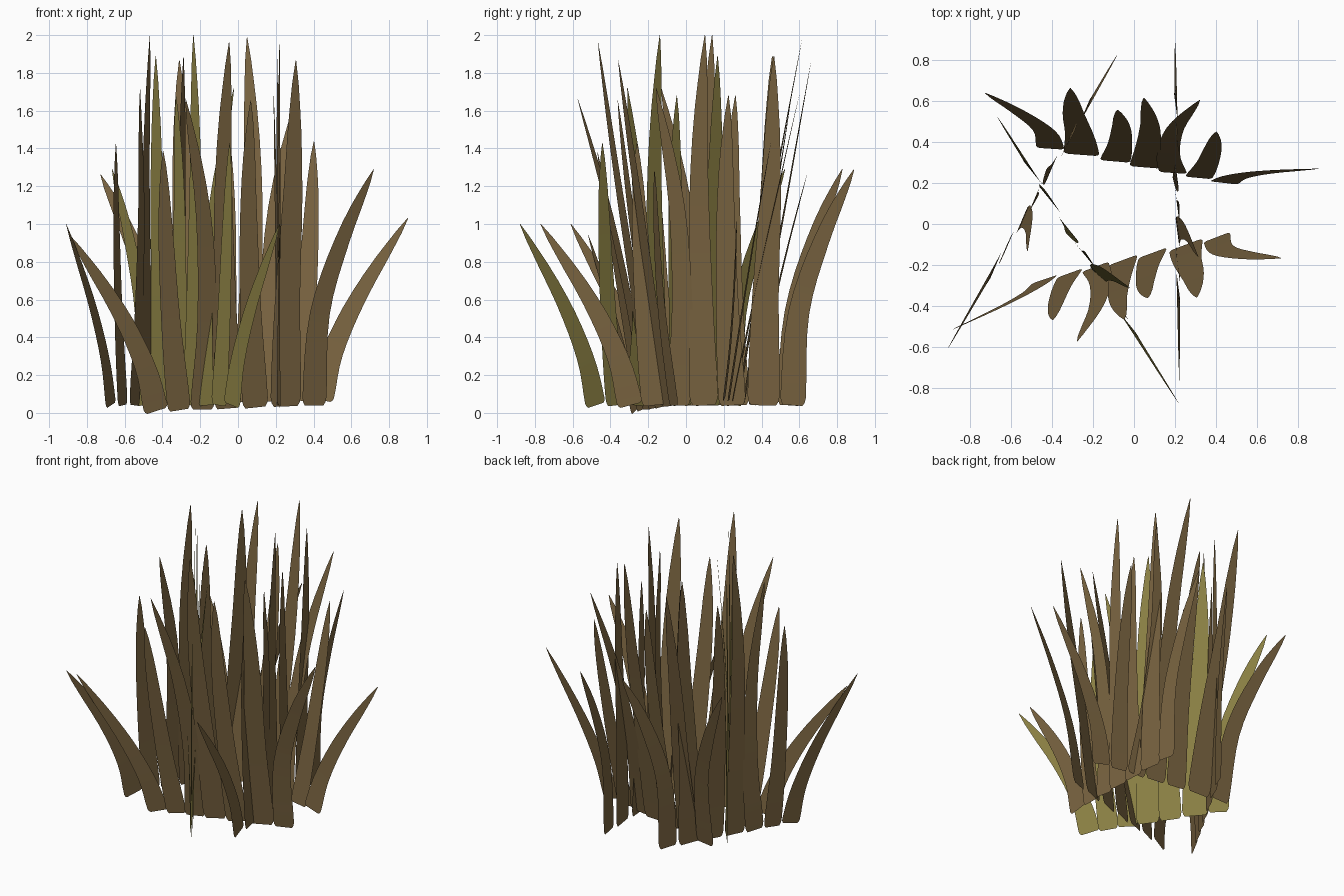
import bpy
import math
from mathutils import Vector, Matrix

if "Cube" in bpy.data.objects:
    bpy.data.objects.remove(bpy.data.objects["Cube"])


def material(name, color):
    m = bpy.data.materials.new(name)
    m.diffuse_color = (*color, 1)
    m.use_nodes = True
    m.node_tree.nodes["Principled BSDF"].inputs["Base Color"].default_value = m.diffuse_color
    return m


BROWN = material("dry brown", (0.190, 0.125, 0.051))
OLIVE = material("olive green", (0.245, 0.205, 0.054))

# Blades of one row: centre line (along row, height), width, bend of the tip
BLADES = [
    ([(-.435, 0), (-.50, .25), (-.65, .56), (-.91, .96)], .135, 0),
    ([(-.31, 0), (-.355, .46), (-.385, .96), (-.40, 1.39)], .13, .01),
    ([(-.185, 0), (-.16, .46), (-.19, 1.06), (-.30, 1.68)], .135, .10),
    ([(-.045, 0), (-.06, .56), (-.07, 1.26), (-.04, 1.96)], .15, .01),
    ([(.105, 0), (.08, .5), (.07, 1.1), (.085, 1.64)], .145, -.02),
    ([(.27, 0), (.28, .56), (.31, 1.16), (.325, 1.85)], .17, .005),
    ([(.425, 0), (.455, .48), (.58, .88), (.75, 1.25)], .135, 0),
]
TWIST = .12
# Blade width along its length
TAPER = [(0, .78), (.012, .93), (.03, 1), (.12, .98), (.35, .82), (.6, .68),
         (.8, .49), (.93, .25), (1, .02)]


def taper(t):
    for (a, wa), (b, wb) in zip(TAPER, TAPER[1:]):
        if t <= b:
            return wa + (wb - wa) * (t - a) / (b - a)
    return TAPER[-1][1]


def spline(pts, t):
    """Smooth curve through the points; returns position and direction."""
    p = [Vector(q) for q in pts]
    p = [2 * p[0] - p[1]] + p + [2 * p[-1] - p[-2]]
    n = len(pts) - 1

    def at(s):
        s = max(0, min(n, s * n))
        i = min(int(s), n - 1)
        f = s - i
        a, b, c, d = p[i:i + 4]
        return .5 * (2 * b + (c - a) * f + (2 * a - 5 * b + 4 * c - d) * f * f
                     + (3 * b - a - 3 * c + d) * f ** 3)
    return at(t), (at(t + .01) - at(t - .01)).normalized()


STEPS = [0, .012, .03, .1, .18, .26, .34, .42, .5, .58, .66, .74, .82, .88, .94, 1]


def grass_row(name, center, angle, tilt, roll, mat):
    """A row of seven flat blades standing side by side."""
    verts, faces = [], []
    for path, width, bend in BLADES:
        start = len(verts)
        for t in STEPS:
            pos, d = spline(path, t)
            half = width * taper(t) / 2
            for s in (-half, half):
                verts.append((pos.x + d.y * s, -bend * t * t + TWIST * s,
                              pos.y - d.x * s))
        for i in range(len(STEPS) - 1):
            k = start + 2 * i
            faces.append((k, k + 1, k + 3, k + 2))
    me = bpy.data.meshes.new(name)
    me.from_pydata(verts, [], faces)
    me.transform(Matrix.Translation(center)
                 @ Matrix.Rotation(math.radians(angle), 4, 'Z')
                 @ Matrix.Rotation(tilt, 4, 'X')
                 @ Matrix.Rotation(roll, 4, 'Y'))
    me.shade_smooth()
    me.materials.append(mat)
    ob = bpy.data.objects.new(name, me)
    bpy.context.collection.objects.link(ob)


# Five rows form the clump
grass_row("front_grass_row", (-.01, -.165, .025), 14, .14, -.035, BROWN)
grass_row("back_grass_row", (.01, .285, .055), 168.5, .165, .035, BROWN)
grass_row("right_grass_row", (.21, .14, .04), 90.7, 0, 0, BROWN)
grass_row("left_grass_row", (-.455, .178, .04), 60, 0, 0, BROWN)
grass_row("olive_grass_row", (-.266, -.11, .04), 122.3, 0, 0, OLIVE)
